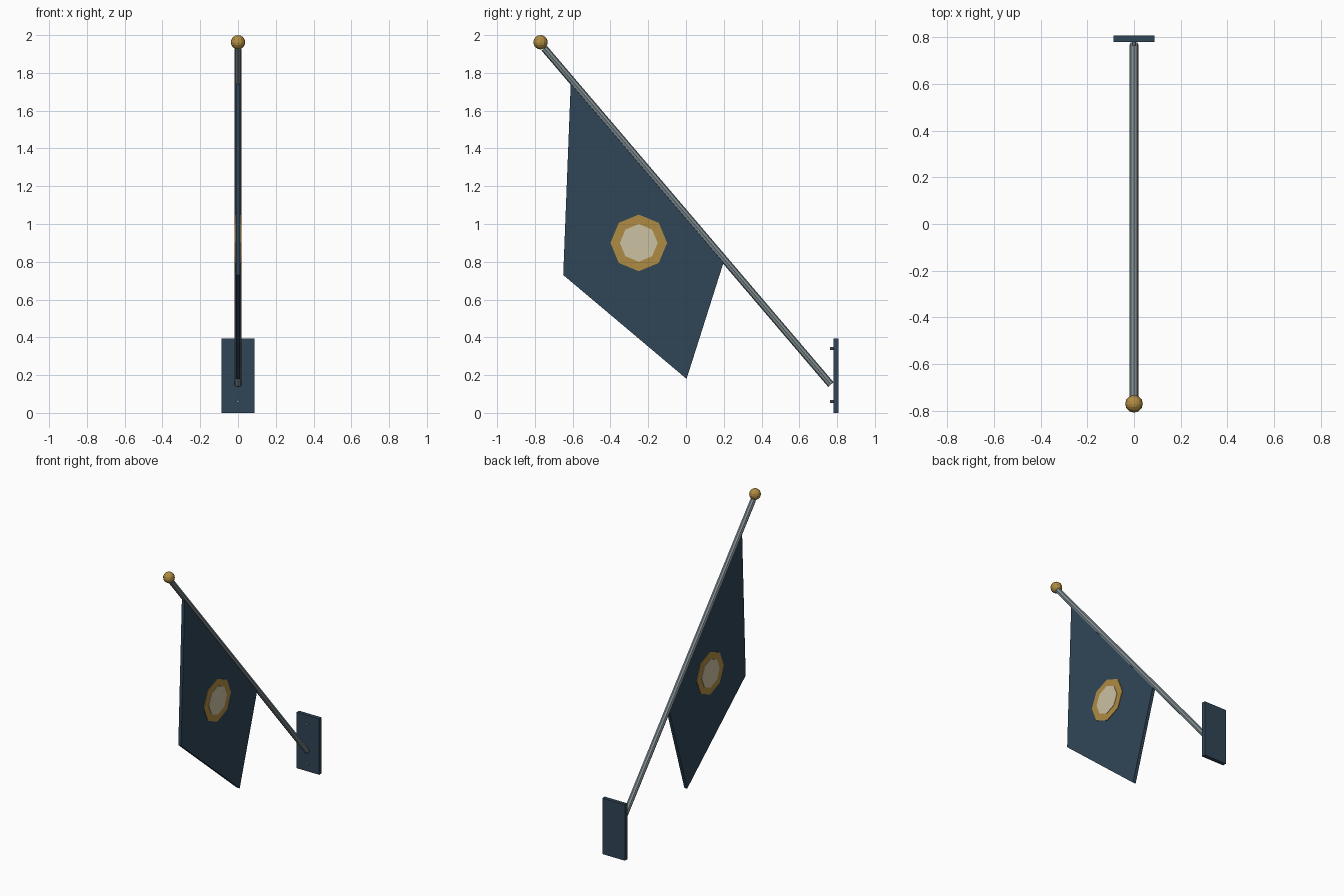
import bpy, bmesh, math
from mathutils import Vector, Matrix

cube = bpy.data.objects.get("Cube")
if cube:
    bpy.data.objects.remove(cube, do_unlink=True)


def material(name, rgb):
    m = bpy.data.materials.new(name)
    m.use_nodes = True
    m.diffuse_color = (*rgb, 1)
    m.node_tree.nodes["Principled BSDF"].inputs["Base Color"].default_value = (*rgb, 1)
    return m


navy = material("navy", (0.03, 0.06, 0.095))
gold = material("gold", (0.43, 0.26, 0.055))
cream = material("cream", (0.60, 0.54, 0.36))
steel = material("steel", (0.22, 0.27, 0.29))


def finish(name, bm, mat):
    bmesh.ops.recalc_face_normals(bm, faces=bm.faces)
    mesh = bpy.data.meshes.new(name)
    bm.to_mesh(mesh)
    bm.free()
    mesh.materials.append(mat)
    obj = bpy.data.objects.new(name, mesh)
    bpy.context.collection.objects.link(obj)
    return obj


def slab(name, outline, x0, x1, mat):
    """Extrude a (y, z) outline from x0 to x1."""
    bm = bmesh.new()
    face = bm.faces.new([bm.verts.new((x0, y, z)) for y, z in outline])
    ext = bmesh.ops.extrude_face_region(bm, geom=[face])
    verts = [v for v in ext["geom"] if isinstance(v, bmesh.types.BMVert)]
    bmesh.ops.translate(bm, verts=verts, vec=(x1 - x0, 0, 0))
    return finish(name, bm, mat)


def rod(name, start, end, radius, sides, mat):
    a, b = Vector(start), Vector(end)
    d = b - a
    place = Matrix.Translation((a + b) / 2) @ d.to_track_quat('Z', 'Y').to_matrix().to_4x4()
    bm = bmesh.new()
    bmesh.ops.create_cone(bm, cap_ends=True, segments=sides, radius1=radius,
                          radius2=radius, depth=d.length, matrix=place)
    return finish(name, bm, mat)


def octagon(y, z, r):
    return [(y + r * math.cos(i * math.pi / 4), z + r * math.sin(i * math.pi / 4))
            for i in range(8)]


# Wall plate with two screws
slab("wall_plate", [(0.78, 0), (0.807, 0), (0.807, 0.395), (0.78, 0.395)],
     -0.088, 0.088, navy)
for label, z in (("lower", 0.06), ("upper", 0.34)):
    rod(label + "_screw", (0, 0.785, z), (0, 0.762, z), 0.008, 8, steel)

# Slanted pole and ball finial
rod("pole", (0, 0.767, 0.15), (0, -0.75, 1.93), 0.019, 8, steel)
bm = bmesh.new()
bmesh.ops.create_uvsphere(bm, u_segments=12, v_segments=8, radius=0.038,
                          matrix=Matrix.Translation((0, -0.77, 1.962)))
finish("finial", bm, gold)

# Hanging flag, tucked into the underside of the pole
slab("flag", [(-0.61, 1.75), (0.2, 0.80), (0.003, 0.18), (-0.65, 0.73)],
     -0.011, 0.011, navy)

# Octagonal emblem on both faces
for label, s in (("left", 1), ("right", -1)):
    slab(label + "_emblem_ring", octagon(-0.25, 0.90, 0.15), s * 0.010, s * 0.015, gold)
    slab(label + "_emblem_center", octagon(-0.25, 0.90, 0.10), s * 0.012, s * 0.018, cream)
